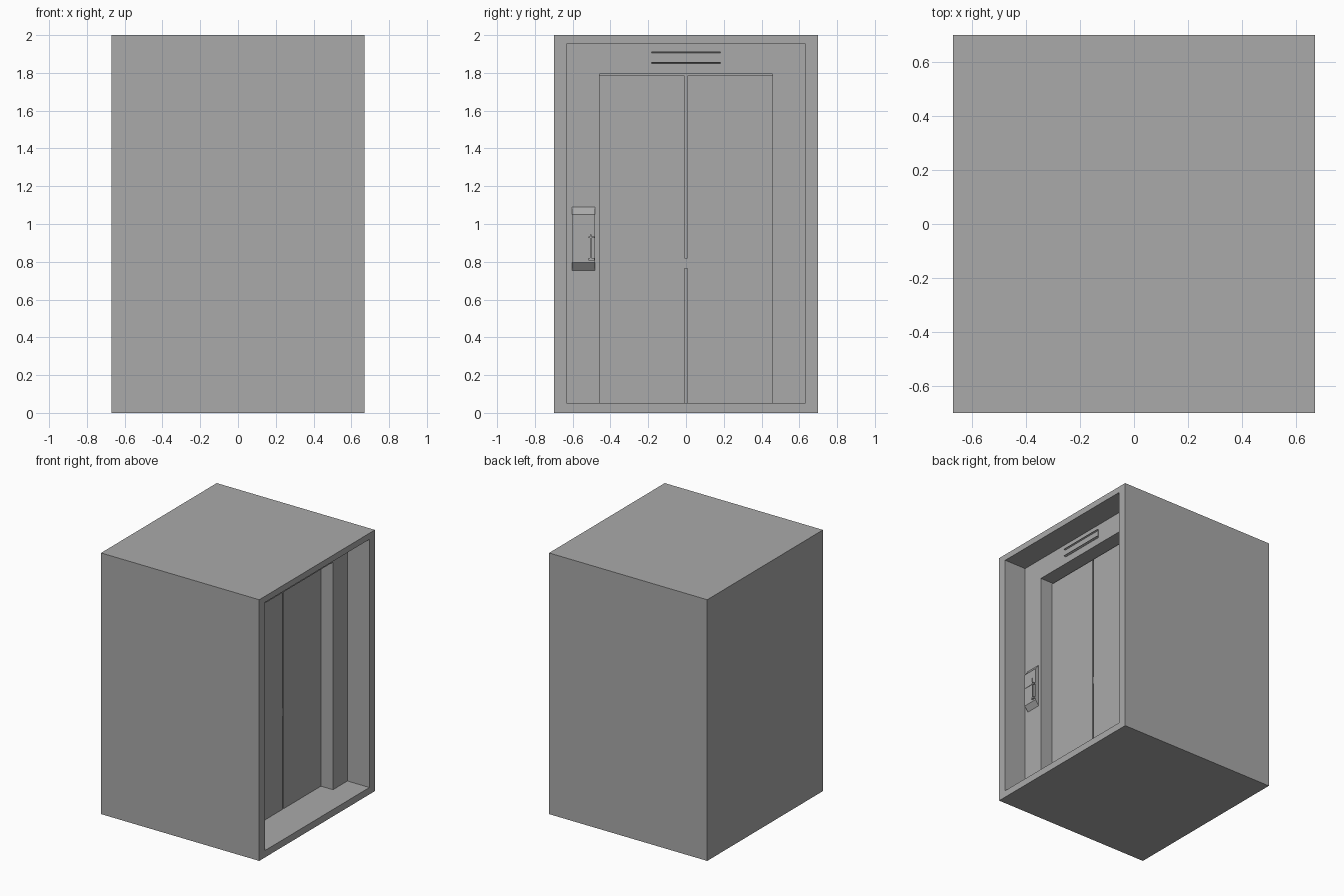
import bpy
import bmesh
from mathutils import Vector

default = bpy.data.objects.get("Cube")
if default:
    bpy.data.objects.remove(default)

grey = bpy.data.materials.new("plain grey")
grey.use_nodes = True
colour = (0.4, 0.4, 0.4, 1)
grey.diffuse_color = colour
grey.node_tree.nodes["Principled BSDF"].inputs["Base Color"].default_value = colour


def finish(name, bm):
    bmesh.ops.recalc_face_normals(bm, faces=bm.faces)
    mesh = bpy.data.meshes.new(name)
    bm.to_mesh(mesh)
    bm.free()
    mesh.materials.append(grey)
    obj = bpy.data.objects.new(name, mesh)
    bpy.context.collection.objects.link(obj)
    return obj


def loft(name, loops):
    """Skin equal-length loops of points and cap both ends."""
    bm = bmesh.new()
    rings = [[bm.verts.new(p) for p in loop] for loop in loops]
    for a, b in zip(rings, rings[1:]):
        for i in range(len(a)):
            j = (i + 1) % len(a)
            bm.faces.new((a[i], a[j], b[j], b[i]))
    bm.faces.new(rings[0])
    bm.faces.new(rings[-1])
    return finish(name, bm)


def rect(x, y0, y1, z0, z1):
    return [(x, y0, z0), (x, y1, z0), (x, y1, z1), (x, y0, z1)]


def box(name, x0, x1, y0, y1, z0, z1):
    return loft(name, [rect(x0, y0, y1, z0, z1), rect(x1, y0, y1, z0, z1)])


def extrude_x(name, profile, x0, x1):
    return loft(name, [[(x, y, z) for y, z in profile] for x in (x0, x1)])


def extrude_y(name, profile, y0, y1):
    return loft(name, [[(x, y, z) for x, z in profile] for y in (y0, y1)])


FRONT, WALL, DOOR, BACK = 0.67, 0.484, 0.382, 0.36
FLOOR, CEILING, HALF = 0.053, 1.953, 0.633
DOOR_HALF, DOOR_TOP = 0.458, 1.795

# Outer shell with a deep rectangular recess
opening = (-HALF, HALF, FLOOR, CEILING)
outside = (-0.7, 0.7, 0, 2)
loft("shaft_shell", [rect(-FRONT, *outside), rect(FRONT, *outside),
                     rect(FRONT, *opening), rect(BACK, *opening)])

# Wall around the doorway
half_wall = [(HALF, CEILING), (HALF, FLOOR), (DOOR_HALF, FLOOR), (DOOR_HALF, DOOR_TOP)]
wall = half_wall + [(-y, z) for y, z in reversed(half_wall)]
extrude_x("doorway_wall", wall, BACK, WALL)

# Sliding doors with a narrow centre gap
for side, name in ((-1, "right_door"), (1, "left_door")):
    y0, y1 = sorted((side * 0.007, side * DOOR_HALF))
    box(name, BACK, DOOR, y0, y1, FLOOR, DOOR_TOP - 0.01)
box("door_latch", BACK, DOOR - 0.004, -0.007, 0.007, 0.765, 0.82)

# Floor indicator above the doors: thin plate between two sloped lips
box("indicator_plate", WALL - 0.002, WALL + 0.004, -0.183, 0.183, 1.85, 1.91)
for name, z in (("indicator_upper_lip", 1.903), ("indicator_lower_lip", 1.849)):
    lip = [(WALL, z), (WALL + 0.014, z + 0.006), (WALL + 0.014, z + 0.009), (WALL, z + 0.009)]
    extrude_y(name, lip, -0.183, 0.183)

# Call panel with sloped top and bottom
PANEL = WALL + 0.03
extrude_y("call_panel", [(WALL, 0.755), (PANEL, 0.795), (PANEL, 1.05), (WALL, 1.09)],
          -0.603, -0.482)
box("panel_screen", PANEL - 0.002, PANEL + 0.003, -0.592, -0.515, 0.935, 0.985)

# Small lever on the call panel
box("lever_bar", PANEL, PANEL + 0.01, -0.508, -0.501, 0.815, 0.945)
box("lever_upper_bracket", PANEL, PANEL + 0.012, -0.515, -0.484, 0.925, 0.935)
box("lever_lower_bracket", PANEL, PANEL + 0.012, -0.515, -0.484, 0.808, 0.82)
